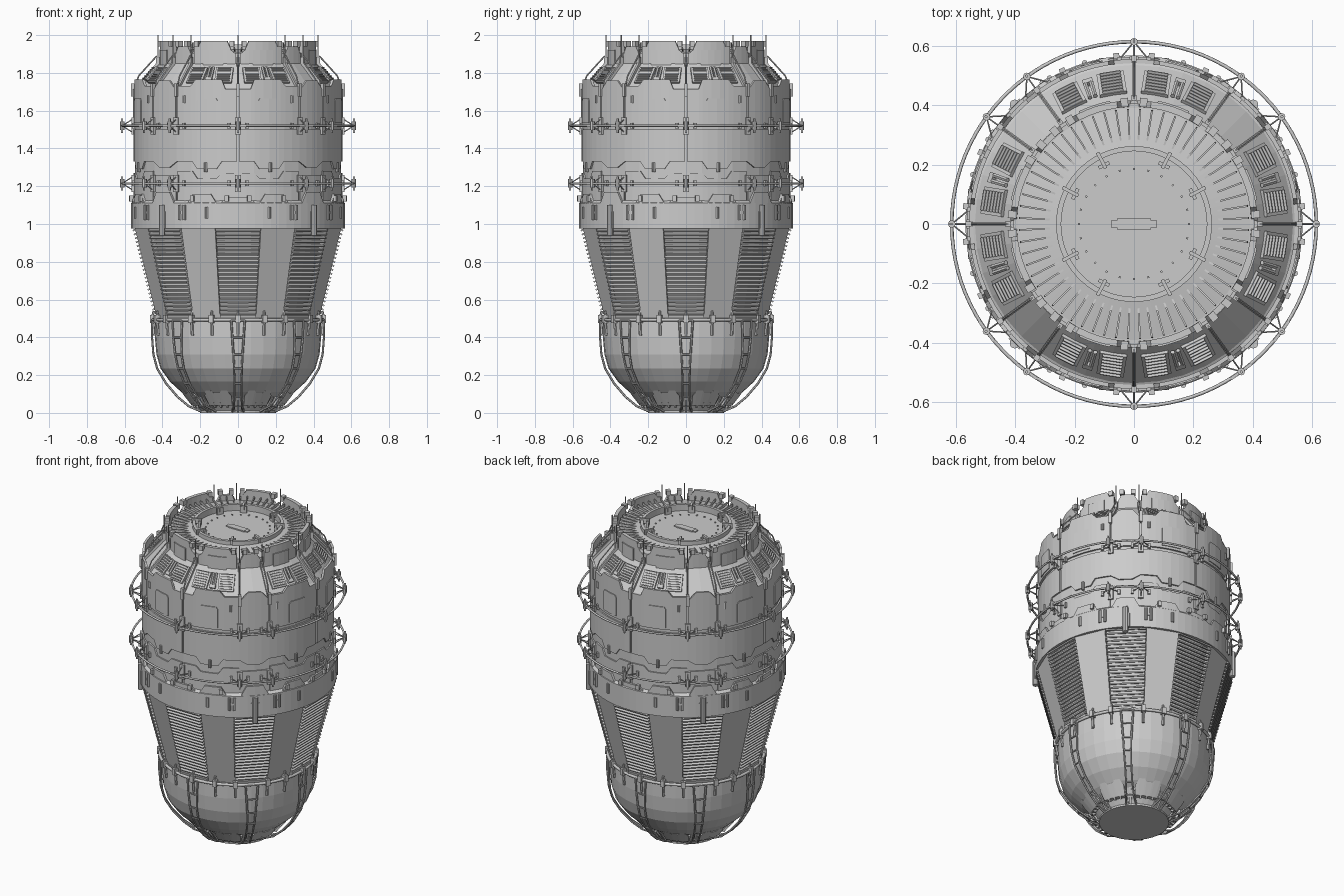
import bpy, bmesh
from math import radians, sin, cos, tan, pi
from mathutils import Vector, Matrix

if "Cube" in bpy.data.objects:
    bpy.data.objects.remove(bpy.data.objects["Cube"])

Q = (0, 90, 180, 270)
NODES = [q + a for q in Q for a in (0, 36, 54)]        # main seam angles
WIDE = [(q + s, d) for q in Q for s, d in ((0, 1), (90, -1))]  # mirrored 36-degree sectors
EIGHT = [45 * i for i in range(8)]


def pos(r, a, z, side=0):
    return Matrix.Rotation(radians(a), 3, 'Z') @ Vector((side, -r, z))


def finish(bm, name, angle=None):
    bmesh.ops.recalc_face_normals(bm, faces=bm.faces)
    me = bpy.data.meshes.new(name)
    bm.to_mesh(me)
    bm.free()
    ob = bpy.data.objects.new(name, me)
    bpy.context.collection.objects.link(ob)
    if angle:
        bpy.context.view_layer.objects.active = ob
        ob.select_set(True)
        bpy.ops.object.shade_smooth_by_angle(angle=radians(angle))
        ob.select_set(False)
    return ob


def lathe(name, profile, segs=40, closed=False, angle=None):
    bm = bmesh.new()
    rows = [[bm.verts.new(pos(r, 360 * i / segs, z)) for i in range(segs)] for r, z in profile]
    pairs = list(zip(rows, rows[1:])) + ([(rows[-1], rows[0])] if closed else [])
    for lo, hi in pairs:
        for i in range(segs):
            j = (i + 1) % segs
            bm.faces.new((lo[i], lo[j], hi[j], hi[i]))
    if not closed:
        bm.faces.new(rows[0])
        bm.faces.new(rows[-1])
    return finish(bm, name, angle)


def box(bm, a, r, z, size, tilt=0):
    m = (Matrix.Rotation(radians(a), 4, 'Z') @ Matrix.Translation((0, -r, z))
         @ Matrix.Rotation(radians(tilt), 4, 'X') @ Matrix.Diagonal((*size, 1)))
    bmesh.ops.create_cube(bm, size=1, matrix=m)


def tube(bm, pts, rad, sides=6):
    for p, q in zip(pts, pts[1:]):
        d = q - p
        m = Matrix.Translation((p + q) / 2) @ d.to_track_quat('Z', 'Y').to_matrix().to_4x4()
        bmesh.ops.create_cone(bm, cap_ends=True, segments=sides, radius1=rad, radius2=rad,
                              depth=d.length, matrix=m)


def plate(bm, cols, radius, thick, start=0, d=1, step=5):
    """Curved slab; cols are (angle, bottom z, top z), radius is a function of z."""
    fine = []
    for (a, l, h), (a2, l2, h2) in zip(cols, cols[1:]):
        n = max(1, round(abs(a2 - a) / step))
        fine += [(a + (a2 - a) * k / n, l + (l2 - l) * k / n, h + (h2 - h) * k / n) for k in range(n)]
    fine.append(cols[-1])
    loops = [[bm.verts.new(pos(radius(z) - t, start + d * a, z))
              for z, t in ((l, 0), (h, 0), (h, thick), (l, thick))] for a, l, h in fine]
    for u, v in zip(loops, loops[1:]):
        for k in range(4):
            bm.faces.new((u[k], u[(k + 1) % 4], v[(k + 1) % 4], v[k]))
    bm.faces.new(loops[0])
    bm.faces.new(loops[-1])


# Rotational bodies
DOME = [(.2, .012), (.26, .085), (.30, .11), (.36, .165), (.41, .235), (.432, .31), (.44, .40), (.44, .5)]
lathe("lower_dome", [(.2, 0)] + DOME)
lathe("tapered_core", [(.42, .48), (.425, .51), (.53, .98), (.53, 1.0)], 48)
lathe("collar", [(.53, .975), (.567, .975), (.567, 1.11), (.55, 1.125), (.53, 1.125)], 80, True)
lathe("main_cylinder", [(.545, 1.0), (.545, 1.71), (.535, 1.715), (.415, 1.85), (.405, 1.85), (.405, 1.9)], 40)
lathe("top_deck", [(.405, 1.85), (.405, 1.905), (.39, 1.905), (.262, 1.925), (.262, 1.95), (.245, 1.95),
                   (.245, 1.91), (.02, 1.91)], 60)


def hoop(name, r, z, t):
    lathe(name, [(r + t * cos(k * pi / 4), z + t * sin(k * pi / 4)) for k in range(8)], 96, True, 50)


hoop("upper_guard_ring", .613, 1.52, .006)
hoop("lower_guard_ring", .613, 1.215, .006)
hoop("waist_ring", .45, .493, .009)

# Flat taper panels with louvres between
cone = lambda z: .44 + .25 * (z - .5)
bm = bmesh.new()
for a in EIGHT:
    plate(bm, [(12.5, .5, .98), (32.5, .5, .98)], cone, .03, a, step=30)
finish(bm, "taper_panels")
bm = bmesh.new()
for a in EIGHT:
    for k in range(22):
        z = .53 + .44 * k / 21
        r = cone(z) - .012
        box(bm, a, r, z, (2 * r * tan(radians(12.2)), .024, .008), 25)
    box(bm, a, cone(.5) - .01, .51, (.19, .03, .022), 14)
finish(bm, "louvre_slats")

# Cylinder armour: upper, middle and lower plates
bm = bmesh.new()
flat = lambda r: (lambda z: r)
for s, d in WIDE:
    plate(bm, [(.6, 1.52, 1.715), (7, 1.52, 1.715), (9, 1.52, 1.765), (24, 1.52, 1.765), (27, 1.52, 1.73),
               (35.5, 1.52, 1.73)], flat(.555), .014, s, d)
    plate(bm, [(11, 1.535, 1.65), (12, 1.535, 1.665), (22, 1.535, 1.665), (23, 1.535, 1.65)], flat(.56), .01, s, d)
    plate(bm, [(.6, 1.33, 1.5), (9, 1.33, 1.5), (12, 1.29, 1.5), (23, 1.29, 1.5), (26, 1.33, 1.5),
               (36, 1.33, 1.5)], flat(.553), .014, s, d)
    plate(bm, [(.6, 1.12, 1.27), (9, 1.12, 1.27), (12, 1.12, 1.24), (23, 1.12, 1.24), (26, 1.12, 1.28),
               (35.5, 1.12, 1.28)], flat(.552), .014, s, d)
    plate(bm, [(12, 1.1, 1.115), (15, 1.1, 1.16), (25, 1.1, 1.16), (28, 1.1, 1.115)], flat(.564), .014, s, d)
for q in Q:
    plate(bm, [(36.5, 1.52, 1.71), (41, 1.52, 1.76), (49, 1.52, 1.76), (53.5, 1.52, 1.71)], flat(.555), .014, q)
    plate(bm, [(36, 1.33, 1.5), (41, 1.3, 1.5), (49, 1.3, 1.5), (54, 1.33, 1.5)], flat(.553), .014, q)
    plate(bm, [(36.5, 1.12, 1.26), (53.5, 1.12, 1.26)], flat(.552), .014, q)
    plate(bm, [(37, 1.1, 1.115), (40, 1.1, 1.17), (50, 1.1, 1.17), (53, 1.1, 1.115)], flat(.566), .014, q)
    plate(bm, [(-9, 1.1, 1.115), (-6, 1.1, 1.14), (6, 1.1, 1.14), (9, 1.1, 1.115)], flat(.562), .014, q)
finish(bm, "hull_armour_plates")

# Crown plates round the top
bm = bmesh.new()
for s, d in WIDE:
    plate(bm, [(1.5, 1.85, 1.90), (5, 1.84, 1.92), (8, 1.84, 1.97), (28, 1.84, 1.97), (30, 1.84, 1.945),
               (34, 1.85, 1.94)], flat(.416), .022, s, d)
    plate(bm, [(11, 1.83, 1.92), (26, 1.83, 1.92)], flat(.422), .02, s, d)
for q in Q:
    plate(bm, [(37, 1.84, 1.90), (40, 1.84, 1.94), (50, 1.84, 1.94), (53, 1.84, 1.90)], flat(.414), .02, q)
for a in NODES:
    for side in (-4.5, 4.5):
        box(bm, a + side, .41, 1.955, (.025, .03, .03))
finish(bm, "crown_plates")

# Shoulder ribs, vents and pegs
bm = bmesh.new()
for a in NODES:
    box(bm, a, .478, 1.783, (.012, .022, .18), -41)
for s, d in WIDE:
    for a in (9, 27):
        box(bm, s + d * a, .475, 1.785, (.092, .016, .105), -41)
        for k in range(-3, 4):
            box(bm, s + d * a, .482 - .010 * k, 1.793 + .011 * k, (.07, .012, .006), -20)
    for a in (16.8, 19.2):
        tube(bm, [pos(.50, s + d * a, 1.77), pos(.45, s + d * a, 1.83)], .008)
    box(bm, s + d * 18, .50, 1.765, (.035, .02, .02), -41)
finish(bm, "shoulder_vents_and_ribs")

# Antennas and tension cables
bm = bmesh.new()
for a in NODES:
    tube(bm, [pos(.424, a, 1.85), pos(.424, a, 2.0)], .003)
    box(bm, a, .424, 1.86, (.016, .018, .05))
    tube(bm, [pos(.55, a, 1.72), pos(.525, a, 1.785), pos(.43, a, 1.89)], .004)
    box(bm, a, .556, 1.71, (.018, .02, .07))
finish(bm, "antennas_and_cables")

# Guard ring brackets
bm = bmesh.new()
for a in NODES:
    for z in (1.52, 1.215):
        tube(bm, [pos(.613, a, z - .022), pos(.613, a, z + .022)], .013, 8)
        box(bm, a, .615, z, (.008, .010, .075))
        box(bm, a, .613, z, (.085, .010, .012))
        box(bm, a, .556, z, (.03, .014, .09))
        for dz in (-.04, .04):
            tube(bm, [pos(.55, a, z + dz), pos(.613, a, z)], .003)
        for side in (-.05, .05):
            tube(bm, [pos(.552, a, z, side), pos(.613, a, z)], .003)
            box(bm, a + side * 100, .556, z, (.016, .014, .03))
finish(bm, "guard_ring_brackets")

# Collar and hull fittings
bm = bmesh.new()
for q in Q:
    tube(bm, [pos(.568, q + 45, .94), pos(.568, q + 45, 1.10)], .017, 10)
    box(bm, q + 45, .565, 1.02, (.05, .012, .09))
for s, d in WIDE:
    for a, z, h in ((30, 1.06, .08), (33, 1.06, .08), (17, 1.06, .06), (31, 1.66, .04), (18, 1.30, .05)):
        r = .567 if z < 1.2 else .553
        tube(bm, [pos(r, s + d * a, z - h / 2), pos(r, s + d * a, z + h / 2)], .009, 8)
    box(bm, s + d * 31.5, .567, 1.06, (.04, .008, .015))
    for a in (6, 25):
        box(bm, s + d * a, .568, 1.135, (.02, .02, .03))
finish(bm, "hull_fittings")

# Waist clamps with pistons
bm = bmesh.new()
for a in [q + k for q in Q for k in (0, 18, 33, 57, 72)]:
    box(bm, a, .452, .497, (.024, .03, .04))
    tube(bm, [pos(.452, a, .49), pos(.444, a, .41)], .008)
    tube(bm, [pos(.446, a, .54), pos(.456, a, .5)], .006)
finish(bm, "waist_clamps")

# Ladder frames following the dome
bm = bmesh.new()
PATH = [(.456, .49, .036), (.455, .40, .03), (.448, .31, .024), (.428, .235, .021), (.38, .155, .018),
        (.32, .085, .018), (.26, .035, .022), (.195, .008, .03)]
for a in EIGHT:
    for sgn in (-1, 1):
        tube(bm, [pos(r, a, z, sgn * w) for r, z, w in PATH], .006)
    for r, z, w in PATH[:-1]:
        tube(bm, [pos(r, a, z, -w), pos(r, a, z, w)], .005)
finish(bm, "dome_ladders")

# Foot plates and gussets at the base
dome_low = lambda z: .215 + .8 * z
bm = bmesh.new()
for a in EIGHT:
    plate(bm, [(7, .04, .09), (11, .04, .118), (17, .04, .118), (19, .04, .105), (26, .04, .105),
               (28, .04, .118), (34, .04, .118), (38, .04, .09)], dome_low, .03, a)
    for side in (-6, 0, 6):
        box(bm, a + side, .228, .05, (.013, .02, .10), 36 + abs(side))
    for k in (14, 22.5, 31):
        box(bm, a + k, .25, .06, (.01, .02, .07), 38)
finish(bm, "base_gussets")

# Top deck radial fins, rim clips, studs and centre plate
bm = bmesh.new()
for k in range(60):
    box(bm, 6 * k + 3, .325, 1.921, (.006, .125, .014), -9)
for s, d in WIDE:
    box(bm, s + d * 27, .24, 1.945, (.012, .06, .03))
    box(bm, s + d * 27, .222, 1.93, (.04, .012, .04))
for k in range(24):
    box(bm, 15 * k, .185, 1.912, (.007, .007, .008))
box(bm, 0, 0, 1.912, (.11, .04, .01))
box(bm, 0, 0, 1.912, (.15, .028, .008))
finish(bm, "top_deck_details")
